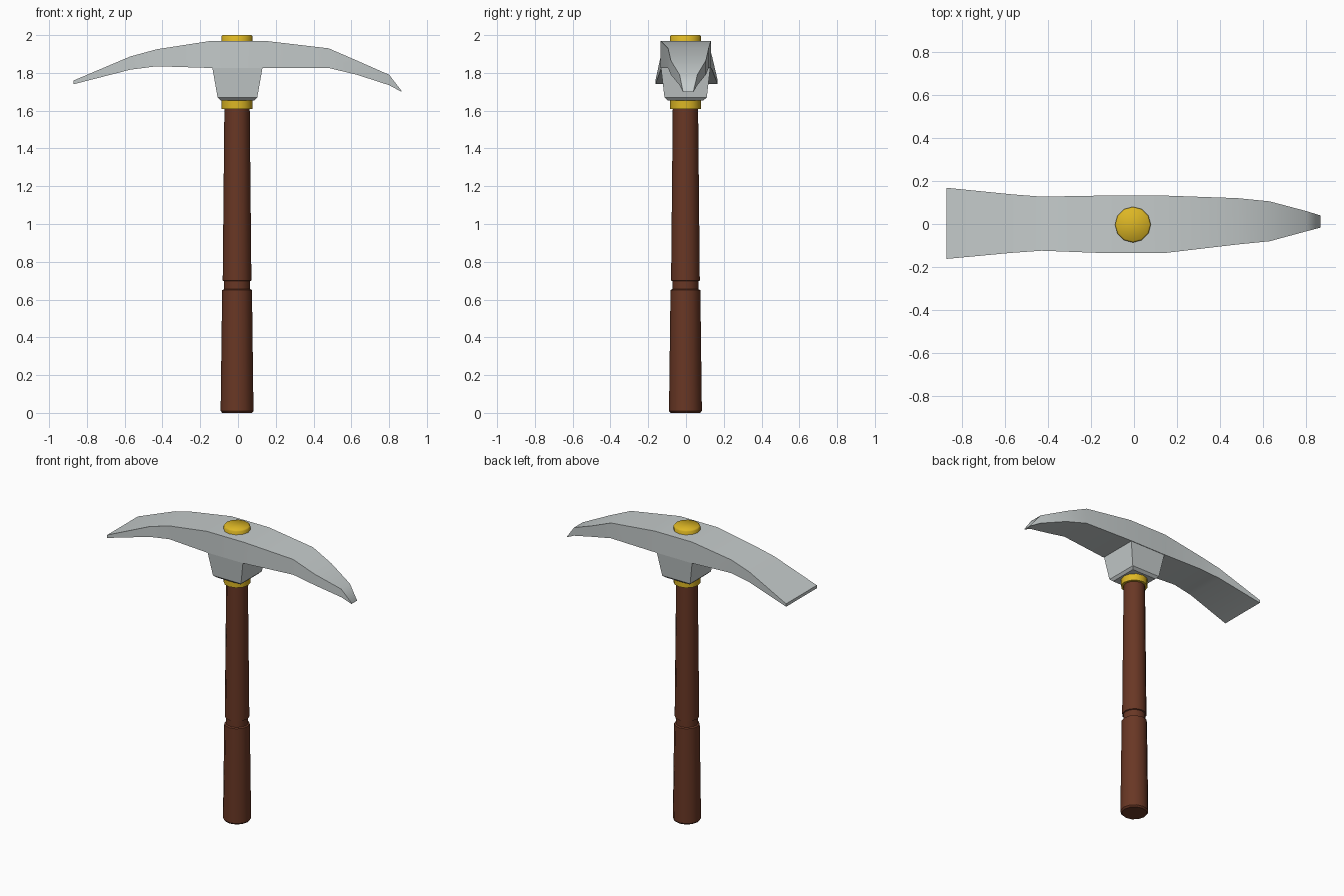
import bpy, bmesh, math

if "Cube" in bpy.data.objects:
    bpy.data.objects.remove(bpy.data.objects["Cube"])


def material(name, rgb):
    m = bpy.data.materials.new(name)
    m.diffuse_color = (*rgb, 1)
    m.use_nodes = True
    m.node_tree.nodes["Principled BSDF"].inputs["Base Color"].default_value = m.diffuse_color
    return m


steel = material("pale steel", (0.56, 0.60, 0.60))
wood = material("dark red wood", (0.14, 0.038, 0.018))
gold = material("yellow brass", (0.72, 0.47, 0.018))


def loft(name, rings, mat, angle=40):
    """Skin a list of equal-length point rings and cap both ends."""
    bm = bmesh.new()
    loops = [[bm.verts.new(p) for p in ring] for ring in rings]
    n = len(loops[0])
    for a, b in zip(loops, loops[1:]):
        for i in range(n):
            j = (i + 1) % n
            bm.faces.new((a[i], a[j], b[j], b[i]))
    bm.faces.new(loops[0])
    bm.faces.new(loops[-1])
    bmesh.ops.recalc_face_normals(bm, faces=bm.faces)
    me = bpy.data.meshes.new(name)
    bm.to_mesh(me)
    bm.free()
    me.materials.append(mat)
    ob = bpy.data.objects.new(name, me)
    bpy.context.collection.objects.link(ob)
    bpy.ops.object.select_all(action='DESELECT')
    ob.select_set(True)
    bpy.context.view_layer.objects.active = ob
    bpy.ops.object.shade_smooth_by_angle(angle=math.radians(angle))
    return ob


def lathe(name, profile, mat, sides=12, angle=40):
    """Turn a (radius, z) profile about the handle axis."""
    def ring(r, z):
        turn = [2 * math.pi * i / sides for i in range(sides)]
        return [(-0.005 + r * math.cos(t), -0.003 + r * math.sin(t), z) for t in turn]
    return loft(name, [ring(r, z) for r, z in profile], mat, angle)


# handle with grip groove
lathe("handle", [(0.078, 0), (0.087, 0.01), (0.079, 0.65), (0.069, 0.655),
                 (0.069, 0.697), (0.076, 0.70), (0.067, 1.62)], wood)

# brass collar under the head and cap on top
lathe("collar", [(0.083, 1.61), (0.083, 1.66)], gold)
lathe("top_cap", [(0.083, 1.93), (0.083, 1.992), (0.076, 2.0)], gold, angle=80)

# head: x, bottom z, top z, near y, far y (wide blade at left, pick at right)
sections = [
    (-0.87, 1.74, 1.76, -0.162, 0.168),
    (-0.57, 1.817, 1.887, -0.134, 0.138),
    (-0.43, 1.835, 1.925, -0.124, 0.127),
    (-0.14, 1.826, 1.97, -0.135, 0.132),
    (0.14, 1.826, 1.97, -0.135, 0.132),
    (0.48, 1.826, 1.93, -0.095, 0.12),
    (0.63, 1.79, 1.865, -0.08, 0.105),
    (0.80, 1.735, 1.79, -0.034, 0.06),
    (0.865, 1.70, 1.706, -0.017, 0.04),
]
loft("pick_head", [[(x, y0, b), (x, y1, b), (x, y1, t), (x, y0, t)]
                   for x, b, t, y0, y1 in sections], steel, 60)

# tapered socket: half width x, half width y, z
loft("socket", [[(sx * a - 0.003, sy * b - 0.002, z)
                 for sx, sy in ((-1, -1), (1, -1), (1, 1), (-1, 1))]
                for a, b, z in ((0.09, 0.095, 1.655), (0.105, 0.112, 1.67),
                                (0.135, 0.132, 1.84))], steel, 30)
